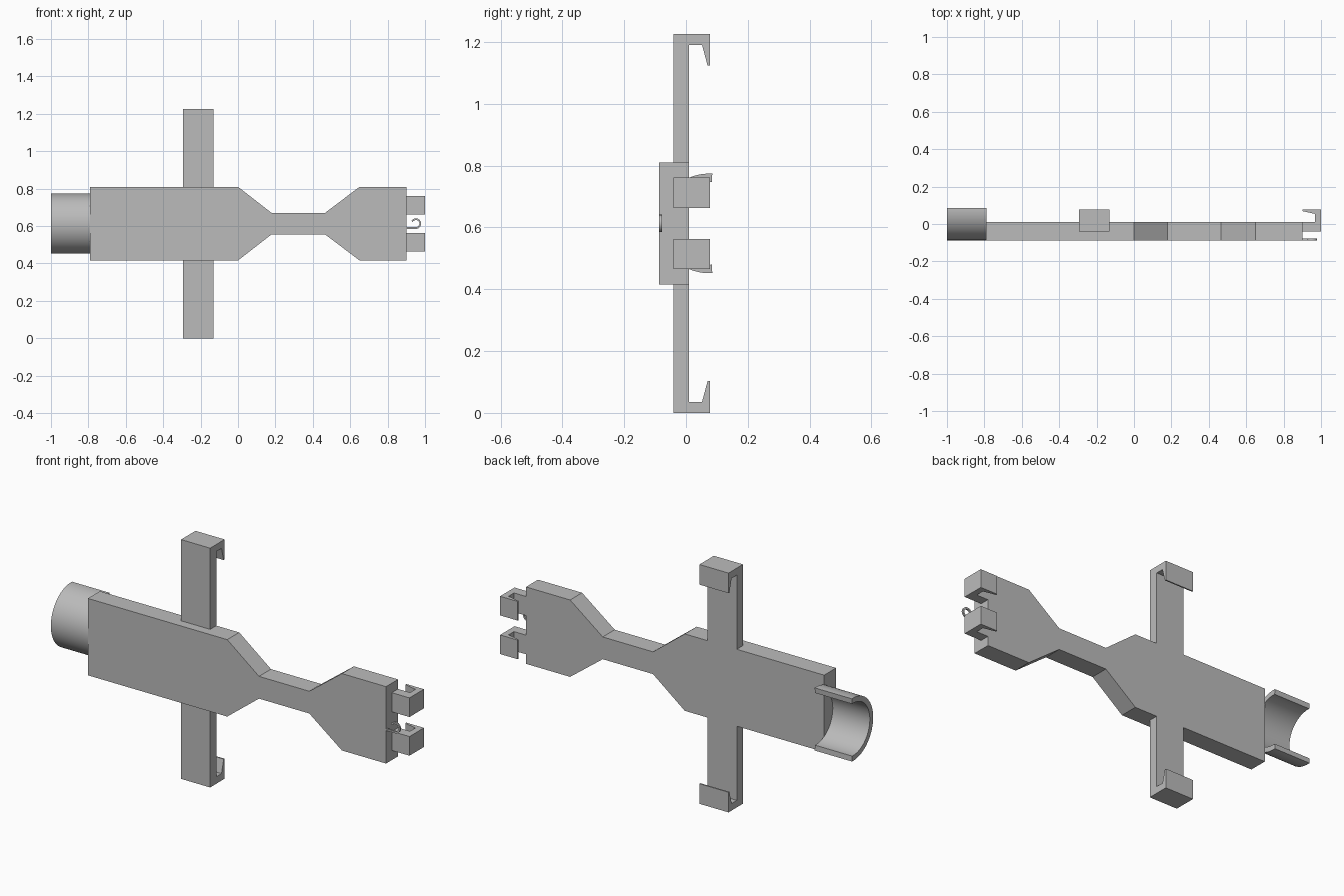
import bpy
import bmesh
from math import cos, sin, radians
from mathutils import Vector

cube = bpy.data.objects.get("Cube")
if cube:
    bpy.data.objects.remove(cube, do_unlink=True)

grey = bpy.data.materials.new("plain grey")
grey.use_nodes = True
colour = (0.5, 0.5, 0.5, 1)
grey.diffuse_color = colour
grey.node_tree.nodes["Principled BSDF"].inputs["Base Color"].default_value = colour

MID_Z = 0.613
# For each extrusion axis: how a profile point (a, b) at depth d lands in space
PLACE = {
    "x": lambda a, b, d: Vector((d, a, b)),
    "y": lambda a, b, d: Vector((a, d, b)),
    "z": lambda a, b, d: Vector((a, b, d)),
}


def extrude(name, profile, axis, start, end, smooth=False):
    """Solid prism from a closed 2D profile along one axis."""
    place = PLACE[axis]
    bm = bmesh.new()
    face = bm.faces.new([bm.verts.new(place(a, b, start)) for a, b in profile])
    new = bmesh.ops.extrude_face_region(bm, geom=[face])["geom"]
    verts = [v for v in new if isinstance(v, bmesh.types.BMVert)]
    bmesh.ops.translate(bm, verts=verts, vec=place(0, 0, end - start))
    bmesh.ops.recalc_face_normals(bm, faces=bm.faces)
    mesh = bpy.data.meshes.new(name)
    bm.to_mesh(mesh)
    bm.free()
    mesh.materials.append(grey)
    obj = bpy.data.objects.new(name, mesh)
    bpy.context.collection.objects.link(obj)
    if smooth:
        bpy.ops.object.select_all(action="DESELECT")
        obj.select_set(True)
        bpy.context.view_layer.objects.active = obj
        bpy.ops.object.shade_smooth_by_angle(angle=radians(30))
    return obj


def arc(ca, cb, radius, first, last, steps):
    angles = [radians(first + (last - first) * i / steps) for i in range(steps + 1)]
    return [(ca + radius * cos(t), cb + radius * sin(t)) for t in angles]


def flip(profile):
    """Mirror a profile about the horizontal mid line."""
    return [(a, 2 * MID_Z - b) for a, b in reversed(profile)]


# Body: wide handle, narrow neck and wide head
half = [(-0.79, 0.81), (0, 0.81), (0.18, 0.67), (0.465, 0.67), (0.65, 0.81), (0.9, 0.81)]
extrude("body", half + flip(half), "y", -0.087, 0.01)

# Cross arms with tapered hooks at the ends
arm = [(-0.04, 0.809), (0.01, 0.809), (0.01, 1.19), (0.052, 1.19),
       (0.07, 1.123), (0.077, 1.123), (0.077, 1.226), (-0.04, 1.226)]
extrude("upper_arm", arm, "x", -0.295, -0.13)
extrude("lower_arm", flip(arm), "x", -0.295, -0.13)

# Pair of end clips
clip = [(0.899, -0.04), (1, -0.04), (1, 0.077), (0.9, 0.077),
        (0.9, 0.069), (0.968, 0.054), (0.968, 0.01), (0.899, 0.01)]
extrude("upper_clip", clip, "z", 0.663, 0.761)
extrude("lower_clip", clip, "z", 0.465, 0.563)

# Half-round open cradle
cradle = arc(0.074, MID_Z, 0.161, 86, 274, 48) + arc(0.074, MID_Z, 0.134, 274, 86, 48)
extrude("cradle", cradle, "x", -1, -0.789, smooth=True)

# Small curled hook between the clips
hook = ([(0.899, 0.585)] + arc(0.951, MID_Z, 0.028, -90, 150, 24)
        + arc(0.951, MID_Z, 0.019, 150, -90, 24) + [(0.899, 0.594)])
extrude("small_hook", hook, "y", -0.087, -0.078, smooth=True)
